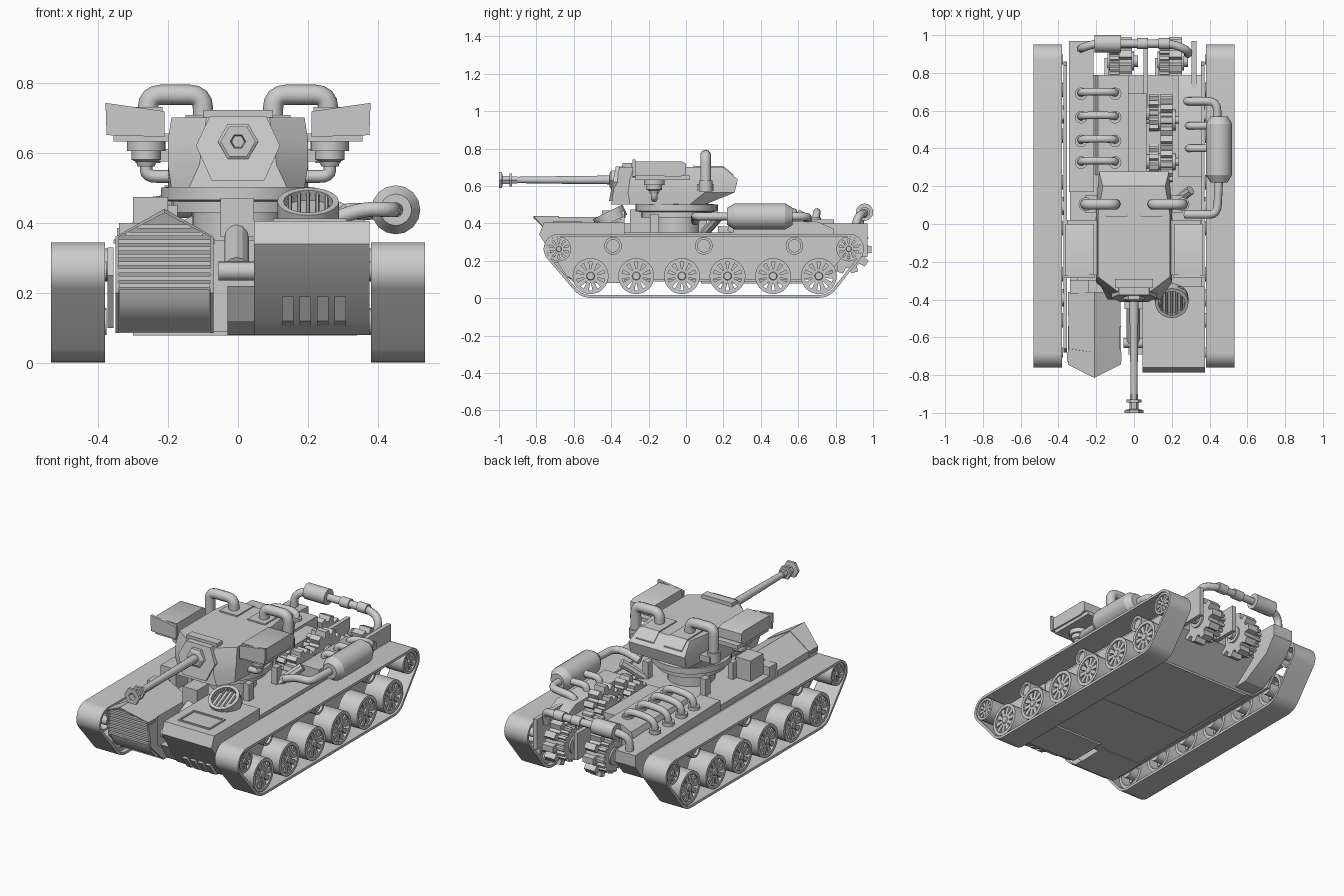
import bpy, bmesh, math
from mathutils import Vector

if "Cube" in bpy.data.objects:
    bpy.data.objects.remove(bpy.data.objects["Cube"])

# ---------- helpers ----------
def loft(name, rings, closed=False):
    """Skin a list of equal-length point rings; cap the ends, or wrap round when closed."""
    bm = bmesh.new()
    vs = [[bm.verts.new(p) for p in r] for r in rings]
    n = len(vs[0])
    pairs = list(zip(vs, vs[1:])) + ([(vs[-1], vs[0])] if closed else [])
    for a, b in pairs:
        for i in range(n):
            j = (i + 1) % n
            bm.faces.new((a[i], a[j], b[j], b[i]))
    if not closed:
        bm.faces.new(vs[0][::-1])
        bm.faces.new(vs[-1])
    bmesh.ops.recalc_face_normals(bm, faces=bm.faces)
    me = bpy.data.meshes.new(name)
    bm.to_mesh(me)
    bm.free()
    ob = bpy.data.objects.new(name, me)
    bpy.context.collection.objects.link(ob)
    return ob

def prism(name, yz, x0, x1):
    return loft(name, [[(x, y, z) for y, z in yz] for x in (x0, x1)])

def box(name, x0, x1, y0, y1, z0, z1):
    return prism(name, [(y0, z0), (y1, z0), (y1, z1), (y0, z1)], x0, x1)

def lathe(name, prof, loc, axis, n=24, closed=False):
    """Revolve (radius, distance) pairs around an axis starting at loc."""
    q = Vector(axis).to_track_quat('Z', 'Y')
    ang = [2 * math.pi * i / n for i in range(n)]
    return loft(name, [[Vector(loc) + q @ Vector((r * math.cos(a), r * math.sin(a), t))
                        for a in ang] for r, t in prof], closed)

def cyl(name, a, b, r, n=20):
    d = Vector(b) - Vector(a)
    return lathe(name, [(r, 0), (r, d.length)], a, d, n)

def pipe(name, pts, r, bend=0.05):
    """Round tube along a path with rounded corners."""
    P = [Vector(p) for p in pts]
    out = [P[0]]
    for a, b, c in zip(P, P[1:], P[2:]):
        k0 = b + (a - b).normalized() * min(bend, (a - b).length * .49)
        k1 = b + (c - b).normalized() * min(bend, (c - b).length * .49)
        out += [k0.lerp(b, t).lerp(b.lerp(k1, t), t) for t in (0, .25, .5, .75, 1)]
    out.append(P[-1])
    cu = bpy.data.curves.new(name, 'CURVE')
    cu.dimensions, cu.bevel_depth, cu.bevel_resolution, cu.use_fill_caps = '3D', r, 3, True
    sp = cu.splines.new('POLY')
    sp.points.add(len(out) - 1)
    for s, p in zip(sp.points, out):
        s.co = (*p, 1)
    bpy.context.collection.objects.link(bpy.data.objects.new(name, cu))

def gear(name, x0, x1, y, z, r_in, r_out, n, root=.36, tip=.22):
    pts = []
    for i in range(n):
        for f, r in ((-root, r_in), (-tip, r_out), (tip, r_out), (root, r_in)):
            a = 2 * math.pi * (i + f) / n
            pts.append((y + r * math.cos(a), z + r * math.sin(a)))
    return prism(name, pts, x0, x1)

# ---------- tracks and running gear ----------
CIRCLES = [(-.68, .263, .081), (-.51, .118, .116), (.71, .118, .116), (.87, .263, .081)]
def belt(inset):
    out = []
    for i in range(72):
        a = 2 * math.pi * (i + .5) / 72
        c, s = math.cos(a), math.sin(a)
        y, z, r = max(CIRCLES, key=lambda k: k[0] * c + k[1] * s + k[2])
        out.append((y + (r - inset) * c, z + (r - inset) * s))
    return out

WHEELS = [(-.51 + .244 * i, .118, .096) for i in range(6)] + [(-.68, .263, .066), (.87, .263, .066)]
for s in (-1, 1):
    o, i_ = belt(0), belt(.015)
    loft("track_belt", [[(s * x, y, z) for y, z in pr] for x, pr in
                        ((.38, o), (.533, o), (.533, i_), (.38, i_))], closed=True)
    for y, z, r in WHEELS:
        lathe("wheel_rim", [(r, 0), (r, .125), (r * .8, .125), (r * .8, 0)],
              (s * .4, y, z), (s, 0, 0), 28, closed=True)
        gear("wheel_spokes", s * .46, s * .518, y, z, r * .36, r * .84, 10, .42, .3)
        lathe("wheel_hub", [(r * .4, 0), (r * .4, .135), (r * .25, .14), (r * .2, .15)],
              (s * .375, y, z), (s, 0, 0), 16)
    for y in (-.39, .095, .58):
        lathe("return_roller", [(.047, 0), (.047, .1), (.033, .1), (.033, .085)],
              (s * .37, y, .28), (s, 0, 0))
    prism("track_side_plate", [(-.66, .33), (-.68, .25), (-.58, .1), (.74, .1), (.86, .25), (.84, .33)],
          s * .355, s * .372)

# ---------- hull ----------
prism("hull_tub", [(-.4, .09), (.62, .09), (.79, .22), (.79, .35), (-.4, .35)], -.34, .36)
box("hull_belly_plate", -.3, .34, .08, .62, .078, .1)
prism("left_engine_sponson", [(.17, .1), (.72, .1), (.9, .2), (.97, .29), (.97, .36), (.17, .385)],
      -.345, -.215)
box("front_stowage_box", -.34, -.24, -.37, -.3, .3, .4)
box("front_stowage_tower", -.3, -.2, -.3, -.18, .3, .473)

# right front armour box with hatch, louvres and step
FRONT = [(-.33, .08), (-.57, .08), (-.64, .12), (-.785, .34), (-.76, .405), (-.33, .405)]
prism("front_armour_box", FRONT, .045, .375)
prism("front_armour_step", [(-.33, .08), (-.56, .08), (-.63, .12), (-.69, .22), (-.33, .22)], -.03, .05)
for x0, x1, y0, y1 in ((.1, .31, -.71, -.7), (.1, .31, -.57, -.56), (.1, .11, -.7, -.57), (.3, .31, -.7, -.57)):
    box("hatch_frame", x0, x1, y0, y1, .4, .412)
for i in range(4):
    x = .125 + i * .05
    prism("front_louvre", [(-.54, .08), (-.66, .12), (-.71, .19), (-.6, .19)], x, x + .033)

# tilted round air intake
nrm = Vector((0, -.45, .89)).normalized()
c = Vector((.2, -.415, .452))
lathe("intake_ring", [(.088, -.05), (.088, .01), (.07, .01), (.07, -.05)], c, nrm, 20, closed=True)
lathe("intake_floor", [(.075, -.06), (.075, -.03)], c, nrm, 20)
for i in range(5):
    x = (i - 2) * .026
    h = math.sqrt(.072 ** 2 - x * x)
    t = Vector((0, .89, .45)).normalized() * h
    cyl("intake_bar", c + Vector((x, 0, 0)) - t, c + Vector((x, 0, 0)) + t, .006, 6)
prism("intake_base", [(-.49, .4), (-.33, .4), (-.33, .47)], .14, .26)

# left grille nose with pointed roof
def nose(w, pk, y_side, y_ridge, y_low, y_bot):
    return [(-.21 - w, y_bot, .085), (-.21 + w, y_bot, .085), (-.21 + w, y_low, .2),
            (-.21 + w, y_side, .36), (-.21, y_ridge, pk), (-.21 - w, y_side, .36), (-.21 - w, y_low, .2)]
loft("grille_nose", [nose(.14, .435, -.36, -.36, -.36, -.36), nose(.135, .435, -.69, -.69, -.68, -.57)])
rim = [nose(.14, .44, -.745, -.815, -.72, -.6), nose(.14, .44, -.66, -.68, -.66, -.54),
       nose(.13, .428, -.66, -.68, -.66, -.54), nose(.13, .428, -.745, -.815, -.72, -.6)]
loft("grille_frame", rim, closed=True)
for i in range(9):
    z = .215 + i * .021
    w = .13 if z < .34 else .13 * (.43 - z) / .08
    box("grille_slat", -.21 - w, -.21 + w, -.728, -.68, z, z + .012)
prism("grille_apron", [(-.56, .09), (-.6, .09), (-.66, .125), (-.7, .165), (-.715, .21), (-.66, .21)], -.338, -.082)

# central strut between the front boxes
cyl("strut_foot", (-.055, -.63, .262), (.048, -.63, .262), .027)
cyl("strut_rod", (-.004, -.62, .27), (-.004, -.4, .38), .035, 12)
box("strut_head", -.05, .045, -.45, -.34, .36, .47)

# ---------- turret base ----------
ctr = (0, -.05, .33)
lathe("turret_ring", [(.13, 0), (.13, .1), (.19, .1), (.19, .13), (.22, .135), (.22, .17), (.17, .175)], ctr, (0, 0, 1), 28)
for x, y in ((-.19, -.17), (.19, -.17), (-.19, .09), (.19, .09)):
    box("ring_support", x - .018, x + .018, y - .022, y + .022, .33, .45)
cyl("deck_lever", (.2, .1, .35), (.3, .18, .44), .025, 8)

# ---------- turret ----------
def plan(z, half):
    return [(x, y, z) for x, y in half] + [(-x, y, z) for x, y in reversed(half)]
loft("turret_body", [plan(.5, [(.14, -.40), (.19, -.3), (.2, .02), (.15, .1)]),
                     plan(.565, [(.11, -.39), (.2, -.31), (.2, .1), (.185, .26)]),
                     plan(.635, [(.1, -.375), (.2, -.3), (.2, .1), (.185, .277)]),
                     plan(.70, [(.09, -.355), (.19, -.28), (.19, .05), (.165, .2)])])
hexa = [(.08, .705), (.12, .62), (.075, .52), (-.075, .52), (-.12, .62), (-.08, .705)]
loft("mantlet", [[(x, y + (z - .62) * .2, z) for x, z in hexa] for y in (-.392, -.33)])
box("sight_hood", -.1, .1, -.34, -.29, .68, .722)
lathe("gun_collar", [(.058, 0), (.058, .05), (.04, .06)], (0, -.35, .632), (0, -1, 0), 6)
lathe("gun_barrel", [(.024, 0), (.022, .2), (.017, .55)], (0, -.38, .632), (0, -1, 0), 14)
lathe("muzzle_brake", [(.022, 0), (.022, .03), (.04, .03), (.04, .045), (.025, .045), (.025, .08),
                       (.05, .085), (.05, .1), (.022, .1), (.018, .07)], (0, -.9, .632), (0, -1, 0), 6)
for s in (-1, 1):
    prism("turret_hatch", [(.04, .69), (.04, .708), (.2, .706), (.255, .66), (.255, .63)], s * .035, s * .15)
    pipe("turret_pipe", [(s * .1, .105, .68), (s * .1, .105, .765), (s * .257, .105, .765), (s * .257, .105, .57)], .029, .038)
    cyl("pipe_sleeve", (s * .257, .105, .57), (s * .257, .105, .63), .036)
    box("pipe_bracket", s * .18, s * .26, .06, .15, .575, .61)
    # side pods: shield plate, rounded box, stepped canister and hose
    pod = [(s * .21, .645), (s * .375, .65), (s * .378, .742), (s * .21, .718)]
    loft("pod_shield", [[(x, y, z) for x, z in pod] for y in (-.285, -.27)])
    prism("pod_case", [(-.27, .655), (-.03, .65), (0, .665), (.0, .72), (-.02, .73), (-.27, .73)], s * .215, s * .365)
    box("pod_rail", s * .18, s * .355, -.27, .02, .632, .655)
    lathe("pod_canister", [(.055, 0), (.055, .03), (.042, .03), (.042, .055), (.03, .06), (.024, .075)],
          (s * .262, -.17, .635), (0, 0, -1), 18)
    pipe("pod_hose", [(s * .262, -.17, .57), (s * .262, -.17, .532), (s * .18, -.17, .532)], .018, .03)

# ---------- engine deck ----------
loft("engine_block", [[(x, y, z) for x, z in ((-.215, .33), (-.03, .33), (-.03, .42), (-.13, .42), (-.19, .39))]
                      for y in (.26, .79)])
box("engine_cover", -.04, .065, .26, .69, .33, .405)
for y in (.325, .44, .565, .69):
    pipe("intake_runner", [(-.28, y, .37), (-.28, y + .01, .455), (-.1, y + .01, .465), (-.1, y, .4)], .02, .07)
    for x, z in ((-.1, .41), (-.28, .375)):
        cyl("runner_flange", (x, y, z), (x, y, z + .022), .033, 16)
prism("right_engine_bank", [(.25, .33), (.79, .33), (.79, .37), (.7, .41), (.25, .41)], .235, .36)
for x0, x1, y, r, n in ((.14, .205, .55, .14, 12), (.08, .13, .59, .105, 12),
                        (.14, .205, .33, .11, 11), (.08, .13, .33, .095, 10)):
    gear("deck_gear", x0, x1, y, .345, r * .8, r, n)
    cyl("gear_hub", (x0 - .015, y, .345), (x1 + .015, y, .345), r * .4)
for y in (.55, .33):
    cyl("deck_axle", (.05, y, .345), (.25, y, .345), .02)

# rear drive gears
for x in (-.07, .195):
    gear("drive_gear", x - .01, x + .06, .862, .26, .1, .13, 10)
    gear("drive_pinion", x - .06, x - .01, .862, .26, .085, .1, 18)
    lathe("drive_hub", [(.05, 0), (.05, .14), (.03, .14), (.03, .16)], (x - .07, .862, .26), (1, 0, 0))
    prism("drive_mount", [(.78, .22), (.88, .235), (.88, .285), (.78, .3)], x - .085, x - .062)
box("gear_bracket", .05, .075, .6, .95, .22, .38)
box("rear_bracket", .305, .33, .7, .97, .22, .40)

# exhausts: side silencer and rear cross pipe
lathe("side_silencer", [(.03, 0), (.045, .0), (.07, .04), (.07, .31), (.045, .35), (.03, .35)], (.45, .22, .437), (0, 1, 0), 16)
pipe("silencer_front_pipe", [(.45, .24, .437), (.44, .05, .437), (.36, .05, .44), (.27, .05, .41)], .022)
pipe("silencer_rear_pipe", [(.44, .55, .437), (.44, .65, .437), (.28, .65, .42), (.28, .65, .37)], .022)
for y in (.4, .52):
    pipe("silencer_branch", [(.42, y, .437), (.29, y, .437), (.29, y, .38)], .02, .03)
pipe("rear_cross_pipe", [(-.28, .93, .34), (-.28, .93, .43), (-.21, .955, .46), (.2, .955, .455),
                         (.285, .92, .44), (.285, .9, .36)], .022)
cyl("rear_silencer", (-.21, .955, .46), (-.07, .955, .46), .046, 16)
for x in (.015, .13):
    cyl("pipe_coupling", (x, .955, .457), (x + .06, .955, .457), .029, 16)

# ---------- shading ----------
for ob in bpy.context.collection.objects:
    ob.select_set(ob.type == 'MESH')
    if ob.type == 'MESH':
        bpy.context.view_layer.objects.active = ob
bpy.ops.object.shade_smooth_by_angle(angle=math.radians(28))
